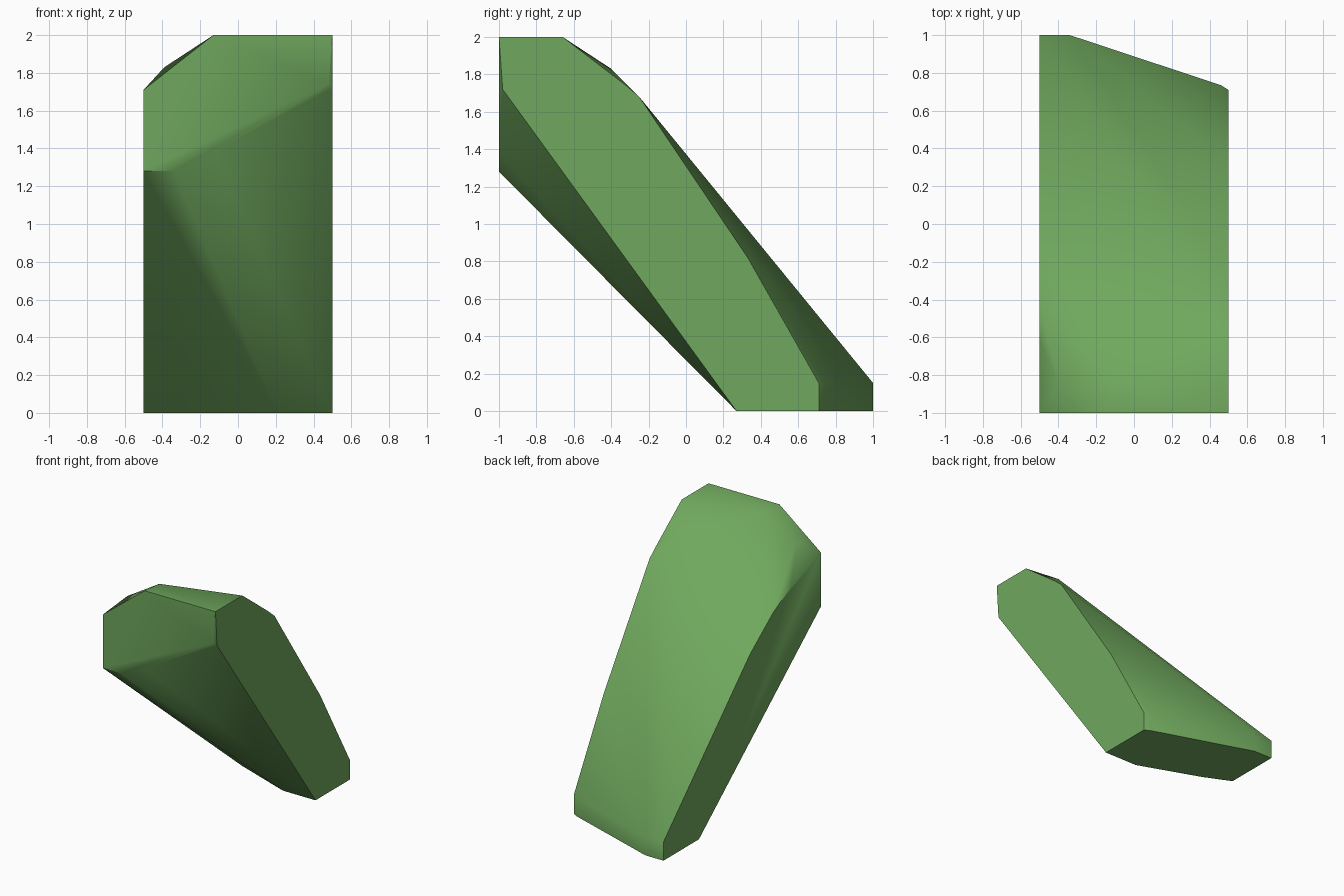
import bpy
import bmesh
import math

# Clear the default cube
default_cube = bpy.data.objects.get("Cube")
if default_cube:
    bpy.data.objects.remove(default_cube, do_unlink=True)


def flat_material(name, colour):
    """Plain single-colour material."""
    material = bpy.data.materials.new(name)
    material.use_nodes = True
    material.diffuse_color = colour
    shader = next(n for n in material.node_tree.nodes if n.type == "BSDF_PRINCIPLED")
    shader.inputs["Base Color"].default_value = colour
    return material


def on_plane(axis, value, outline):
    """Lift a flat outline to the plane where the given axis has this value."""
    return [tuple(pair[:axis]) + (value,) + tuple(pair[axis:]) for pair in outline]


def hull_object(name, points, material, smooth_angle):
    """Faceted convex solid wrapped around the outlines."""
    bm = bmesh.new()
    for point in points:
        bm.verts.new(point)
    bmesh.ops.remove_doubles(bm, verts=bm.verts, dist=0.001)
    result = bmesh.ops.convex_hull(bm, input=bm.verts)
    unused = set(result["geom_interior"]) | set(result["geom_unused"])
    bmesh.ops.delete(bm, geom=[g for g in unused if isinstance(g, bmesh.types.BMVert)],
                     context="VERTS")
    bmesh.ops.dissolve_limit(bm, angle_limit=math.radians(0.5),
                             verts=bm.verts, edges=bm.edges)
    bmesh.ops.recalc_face_normals(bm, faces=bm.faces)
    mesh = bpy.data.meshes.new(name)
    bm.to_mesh(mesh)
    bm.free()
    mesh.materials.append(material)
    obj = bpy.data.objects.new(name, mesh)
    bpy.context.collection.objects.link(obj)
    bpy.ops.object.select_all(action="DESELECT")
    obj.select_set(True)
    bpy.context.view_layer.objects.active = obj
    bpy.ops.object.shade_smooth_by_angle(angle=math.radians(smooth_angle))
    return obj


# Left wall (y, z) and right wall (y, z)
left_wall = on_plane(0, 0.5, [(-1, 2), (-0.66, 2), (-0.32, 1.74), (-0.25, 1.68),
                              (0.33, 0.82), (-0.98, 1.72)])
right_wall = on_plane(0, -0.5, [(-1, 1.71), (-0.62, 1.58), (-0.39, 1.46),
                                (-0.1, 1.24), (-1, 1.28)])

# Front wall (x, z) and level top (x, y)
front_wall = on_plane(1, -1, [(-0.13, 2), (0.48, 1.74), (-0.13, 1.38), (-0.34, 1.28)])
top_face = on_plane(2, 2, [(-0.11, -0.84), (0.5, -0.66)])

# Foot: low upright rim at the back, with the underside edge in front of it
rim = [(-0.5, 1), (-0.34, 1), (0.46, 0.735), (0.5, 0.71)]
foot = on_plane(2, 0.15, rim) + on_plane(2, 0, rim)
foot += on_plane(2, 0, [(-0.5, 0.55), (-0.28, 0.45), (0.21, 0.27), (0.5, 0.27)])

# Worn shoulders beside the top
shoulders = on_plane(2, 1.83, [(-0.39, -0.85), (0.4, -0.4)])

green = flat_material("leaf_green", (0.16, 0.39, 0.11, 1))
hull_object("leaning_slab",
            left_wall + right_wall + front_wall + top_face + foot + shoulders,
            green, 41)
